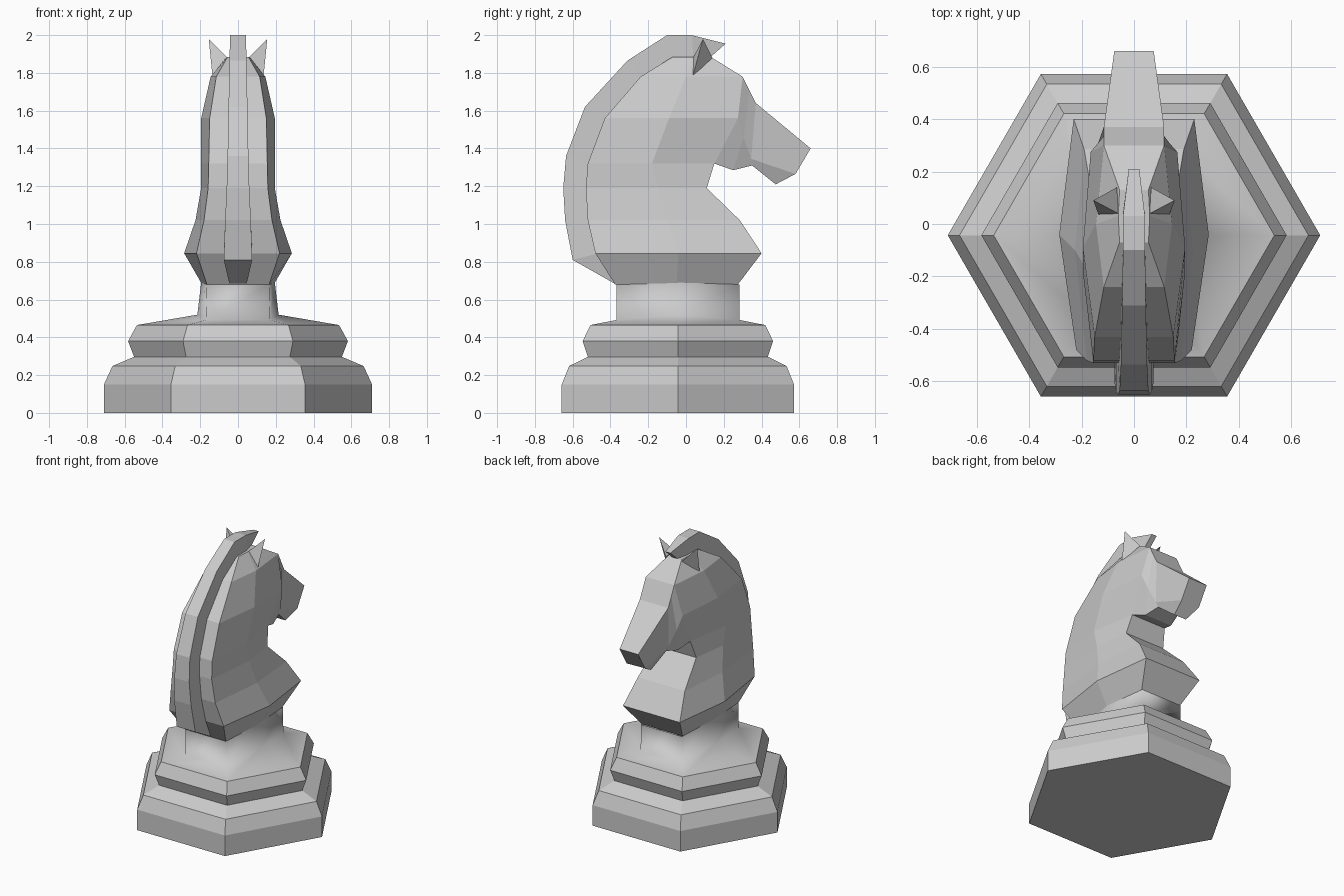
import bpy, bmesh, math

if "Cube" in bpy.data.objects:
    bpy.data.objects.remove(bpy.data.objects["Cube"])

CY = -0.043  # centre of the hexagonal foot


def loft(name, ring_groups, caps=(), skip=(), smooth=False):
    """Bridge closed rings; caps = (group, ring) to fill, skip = (group, row, side) to leave open."""
    bm = bmesh.new()
    for g, rings in enumerate(ring_groups):
        loops = [[bm.verts.new(p) for p in ring] for ring in rings]
        n = len(loops[0])
        for r in range(len(loops) - 1):
            for i in range(n):
                if (g, r, i) not in skip:
                    j = (i + 1) % n
                    bm.faces.new((loops[r][i], loops[r][j], loops[r + 1][j], loops[r + 1][i]))
        for cg, cr in caps:
            if cg == g:
                bm.faces.new(loops[cr])
    bmesh.ops.remove_doubles(bm, verts=bm.verts[:], dist=0.0005)
    bmesh.ops.recalc_face_normals(bm, faces=bm.faces[:])
    for f in bm.faces:
        f.smooth = smooth
    mesh = bpy.data.meshes.new(name)
    bm.to_mesh(mesh)
    bm.free()
    ob = bpy.data.objects.new(name, mesh)
    bpy.context.collection.objects.link(ob)
    return ob


def mirrored(half):
    """Close a right-hand half section with its mirror image."""
    return half + [(-x, y, z) for x, y, z in reversed(half)]


def hexagon(r, z):
    return [(r * math.cos(math.radians(60 * k)), CY + r * math.sin(math.radians(60 * k)), z)
            for k in range(6)]


# Stepped hexagonal foot
foot = [(0.71, 0), (0.71, 0.15), (0.665, 0.248), (0.55, 0.297), (0.582, 0.38), (0.535, 0.465)]
loft("foot", [[hexagon(r, z) for r, z in foot]], caps=[(0, 0)])


# Smooth collar from the foot up to the bust
def collar_ring(xs, xe, ye, zs, ze):
    return [(xs, CY, zs), (xe, CY + ye, ze), (-xe, CY + ye, ze),
            (-xs, CY, zs), (-xe, CY - ye, ze), (xe, CY - ye, ze)]


loft("collar", [[hexagon(0.535, 0.465),
                 collar_ring(0.215, 0.17, 0.325, 0.52, 0.492),
                 collar_ring(0.195, 0.165, 0.325, 0.69, 0.68)]], smooth=True)

# Neck sections: z, then (x, y) at back, middle and front
neck = [
    (0.68, (0.165, -0.375), (0.19, -0.05), (0.165, 0.275)),
    (0.845, (0.22, -0.48), (0.285, -0.04), (0.23, 0.40)),
    (1.02, (0.18, -0.52), (0.225, -0.10), (0.19, 0.285)),
    (1.19, (0.158, -0.53), (0.195, -0.15), (0.16, 0.11)),
    (1.32, (0.155, -0.52), (0.195, -0.18), (0.14, 0.15)),
    (1.56, (0.15, -0.43), (0.195, -0.09), (0.165, 0.275)),
    (1.78, (0.115, -0.24), (0.145, 0.0), (0.115, 0.30)),
    (1.885, (0.055, -0.07), (0.06, 0.03), (0.055, 0.13)),
]
neck_rings = [mirrored([(x, y, z) for x, y in pts]) for z, *pts in neck]

# Head sections, brow to muzzle: top, cheek and jaw points
head_rings = [mirrored(h) for h in (
    [(0.115, 0.30, 1.78), (0.165, 0.275, 1.56), (0.14, 0.15, 1.32)],
    [(0.115, 0.335, 1.71), (0.138, 0.305, 1.46), (0.11, 0.25, 1.285)],
    [(0.115, 0.37, 1.64), (0.10, 0.345, 1.345), (0.085, 0.35, 1.31)],
    [(0.075, 0.66, 1.40), (0.075, 0.58, 1.265), (0.05, 0.475, 1.21)],
)]
# The front of the neck is left open where the head joins
loft("neck_and_head", [neck_rings, head_rings],
     caps=[(0, 0), (0, -1), (1, -1)], skip={(0, 4, 2), (0, 5, 2)})

# Mane strip: half width, outer (y, z), inner (y, z)
mane = [
    (0.045, (-0.37, 0.68), (-0.36, 0.70)),
    (0.075, (-0.60, 0.81), (-0.46, 0.845)),
    (0.068, (-0.64, 1.02), (-0.51, 1.02)),
    (0.06, (-0.65, 1.19), (-0.52, 1.19)),
    (0.055, (-0.635, 1.36), (-0.51, 1.32)),
    (0.05, (-0.535, 1.62), (-0.42, 1.56)),
    (0.045, (-0.31, 1.865), (-0.23, 1.77)),
    (0.042, (-0.10, 2.0), (-0.07, 1.88)),
    (0.042, (0.03, 2.0), (0.04, 1.88)),
    (0.02, (0.21, 1.955), (0.12, 1.875)),
]
loft("mane", [[mirrored([(w, *o), (w, *i)]) for w, o, i in mane]], caps=[(0, 0), (0, -1)])

# Pointed ears
for side, label in ((1, "right"), (-1, "left")):
    tip = (0.155 * side, 0.09, 1.98)
    base = [(0.06 * side, 0.04, 1.885), (0.135 * side, 0.035, 1.78), (0.065 * side, 0.14, 1.88)]
    loft("ear_" + label, [[base, [tip] * 3]], caps=[(0, 0)])
